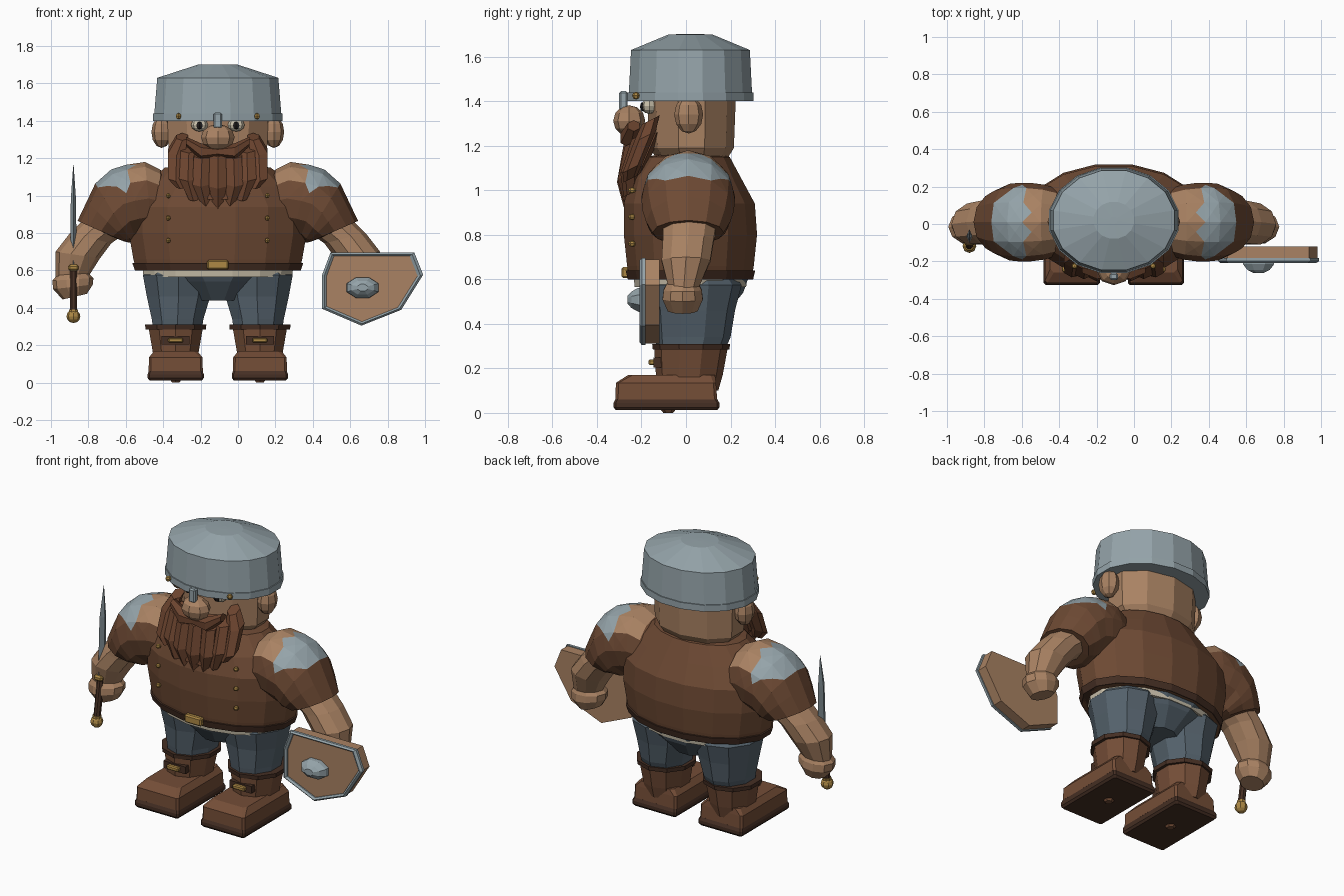
import bpy, bmesh, math
from mathutils import Vector as V

if "Cube" in bpy.data.objects:
    bpy.data.objects.remove(bpy.data.objects["Cube"])

C = -0.108  # centre line of the figure


def mat(name, *c):
    m = bpy.data.materials.new(name)
    m.diffuse_color = (*c, 1)
    m.use_nodes = True
    m.node_tree.nodes["Principled BSDF"].inputs["Base Color"].default_value = m.diffuse_color
    return m


jacket = mat("jacket_brown", .155, .068, .034)
leather = mat("boot_leather", .175, .075, .038)
hair = mat("beard_brown", .15, .058, .028)
dark = mat("dark_leather", .06, .028, .017)
skin = mat("skin_tan", .40, .225, .125)
steel = mat("steel", .30, .37, .40)
cloth = mat("trouser_blue", .09, .122, .15)
gold = mat("brass", .42, .25, .06)
cream = mat("shirt_cream", .58, .52, .40)
black = mat("pupil_black", .012, .01, .01)


def finish(name, bm, *mats):
    bmesh.ops.recalc_face_normals(bm, faces=bm.faces[:])
    me = bpy.data.meshes.new(name)
    bm.to_mesh(me)
    bm.free()
    for m in mats:
        me.materials.append(m)
    ob = bpy.data.objects.new(name, me)
    bpy.context.collection.objects.link(ob)
    return ob


def skin_rings(rings):
    """Bridge rings of points and cap both ends."""
    bm = bmesh.new()
    vs = [[bm.verts.new(p) for p in r] for r in rings]
    n = len(vs[0])
    for a, b in zip(vs, vs[1:]):
        for i in range(n):
            bm.faces.new((a[i], a[(i + 1) % n], b[(i + 1) % n], b[i]))
    bm.faces.new(vs[0])
    bm.faces.new(vs[-1])
    return bm


def ring(c, u, v, n, off=0.5):
    c, u, v = V(c), V(u), V(v)
    return [c + u * math.cos(2 * math.pi * (i + off) / n) + v * math.sin(2 * math.pi * (i + off) / n)
            for i in range(n)]


def lathe(name, x, prof, m, n, off=0.5):
    """Profile rows: z, rx, ry, centre y."""
    return finish(name, skin_rings([ring((x, cy, z), (rx, 0, 0), (0, ry, 0), n, off)
                                    for z, rx, ry, cy in prof]), m)


def ball(name, p, r, m, seg=8, rows=5):
    bm = bmesh.new()
    bmesh.ops.create_uvsphere(bm, u_segments=seg, v_segments=rows, radius=1)
    for v in bm.verts:
        v.co = V((v.co.x * r[0] + p[0], v.co.y * r[1] + p[1], v.co.z * r[2] + p[2]))
    return finish(name, bm, m)


def box(name, lo, hi, m, bevel=0):
    bm = bmesh.new()
    bmesh.ops.create_cube(bm, size=1)
    for v in bm.verts:
        v.co = V([(a + b) / 2 + k * (b - a) for a, b, k in zip(lo, hi, v.co)])
    if bevel:
        bmesh.ops.bevel(bm, geom=bm.edges[:], offset=bevel, segments=1, affect='EDGES')
    return finish(name, bm, m)


def strand(name, pts, m, n=6):
    """Tapered lock through rows: offset x, y, z, half width, half depth."""
    return finish(name, skin_rings([ring((C + x, y, z), (w, 0, 0), (0, d, d * .5), n)
                                    for x, y, z, w, d in pts]), m)


# Torso, belt, shirt edge and hips
torso = lathe("jacket", C, [(.60, .445, .28, .02), (.66, .46, .29, .02), (.80, .485, .305, .02),
                            (.94, .485, .30, .015), (1.05, .40, .255, 0), (1.15, .29, .19, .01),
                            (1.16, .2, .14, .01)], jacket, 16)
lathe("belt", C, [(.60, .452, .287, .02), (.64, .466, .297, .02)], dark, 16)
lathe("shirt_edge", C, [(.565, .405, .255, .02), (.61, .41, .26, .02)], cream, 16)
lathe("hips", C, [(.44, .13, .15, .03), (.54, .27, .235, .03), (.60, .385, .262, .025)], cloth, 12)
box("belt_buckle", (C - .058, -.29, .605), (C + .058, -.255, .655), gold, .008)

# Head and helmet
lathe("head", C, [(1.10, .20, .13, .03), (1.19, .275, .19, .025), (1.45, .285, .2, .025)], skin, 10)
lathe("helmet", C, [(1.40, .352, .288, .02), (1.44, .352, .288, .02), (1.44, .346, .282, .02),
                    (1.63, .33, .272, .02), (1.70, .11, .10, .02), (1.702, .02, .02, .02)], steel, 16)
box("nose_guard", (C - .022, -.30, 1.36), (C + .022, -.262, 1.445), steel, .008)
ball("nose", (C, -.255, 1.312), (.09, .072, .07), skin, 8, 6)
for s, side in ((-1, "left"), (1, "right")):
    ball(side + "_ear", (C + s * .30, .012, 1.34), (.055, .065, .085), skin, 8, 6)
    ball(side + "_eye", (C + s * .098, -.165, 1.378), (.045, .035, .035), cream, 8, 6)
    ball(side + "_pupil", (C + s * .098, -.193, 1.375), (.02, .014, .022), black, 6, 4)
    ball(side + "_helmet_rivet", (C + s * .21, -.225, 1.425), (.017, .017, .017), gold, 6, 4)
    for k, z in enumerate((1.0, .88, .76)):
        ball(f"{side}_button_{k}", (C + s * .265, -.242, z), (.014, .018, .014), gold, 6, 4)

# Beard: backing, chunky locks and moustache
strand("beard_backing", [(0, -.15, 1.25, .2, .05), (0, -.215, 1.1, .2, .05), (0, -.24, 1.0, .12, .045)], hair, 8)
strand("chin_lock", [(0, -.235, 1.23, .05, .045), (0, -.265, 1.06, .055, .045), (0, -.25, .94, .026, .03)], hair)
for s in (-1, 1):
    strand("inner_lock", [(s * .085, -.23, 1.22, .05, .045), (s * .09, -.262, 1.07, .052, .045),
                          (s * .065, -.25, .96, .028, .03)], hair)
    strand("middle_lock", [(s * .155, -.2, 1.25, .05, .045), (s * .16, -.25, 1.1, .054, .045),
                           (s * .13, -.25, .985, .028, .03)], hair)
    strand("outer_lock", [(s * .19, -.16, 1.315, .036, .04), (s * .22, -.185, 1.24, .052, .05),
                          (s * .225, -.24, 1.1, .046, .045), (s * .2, -.25, 1.05, .026, .03)], hair)
    finish("moustache", skin_rings([ring((C + s * x, y, z), (0, d, 0), (0, 0, h), 6) for x, y, z, d, h in
           ((.0, -.245, 1.235, .045, .025), (.09, -.25, 1.235, .05, .045), (.17, -.235, 1.29, .03, .025))]), hair)


def limb(name, s, rows, n, *mats):
    """Rows: outer (x, z), inner (x, z), half depth, centre y, measured from the centre line."""
    bm = skin_rings([ring((C + s * (a + c) / 2, cy, (b + d) / 2), (s * (a - c) / 2, 0, (b - d) / 2),
                          (0, ry, 0), n, 0) for a, b, c, d, ry, cy in rows])
    return bm


def on_top(f):
    """Average slot around the sleeve: cosine to its upper ridge."""
    return f.normal.z


for s, side in ((-1, "left"), (1, "right")):
    # Sleeve with tan shoulder patch and jagged steel plate
    bm = limb("sleeve", s, [(.24, 1.09, .24, .82, .13, .01), (.31, 1.14, .30, .80, .18, .01),
                            (.39, 1.18, .35, .79, .20, .01), (.49, 1.165, .40, .78, .21, .01),
                            (.57, 1.14, .44, .77, .21, .01), (.655, 1.065, .46, .75, .205, .01),
                            (.70, .97, .48, .75, .19, .01), (.75, .865, .50, .755, .16, .01),
                            (.71, .85, .54, .77, .12, .01)], 12)
    bmesh.ops.recalc_face_normals(bm, faces=bm.faces[:])
    edge = [f for f in bm.faces if abs(abs(f.calc_center_median().x - C) - .5) < .14 and f.normal.z > .2]
    bmesh.ops.poke(bm, faces=edge, offset=.004)
    bm.normal_update()
    for f in bm.faces:
        c = f.calc_center_median()
        d, up = abs(c.x - C), f.normal.z
        if up > .3 and c.z > 1.03:
            if .47 < d < .67:
                f.material_index = 2
            elif .29 < d <= .47 and (up > .6 or c.z > 1.11):
                f.material_index = 1
    finish(side + "_sleeve", bm, jacket, skin, steel)
    # Forearm and fist
    finish(side + "_forearm", limb("forearm", s, [
        (.72, .87, .52, .78, .125, .015), (.79, .80, .57, .745, .12, .01), (.868, .70, .63, .665, .115, 0),
        (.868, .56, .69, .57, .072, -.01)], 10), skin)
    finish(side + "_fist", limb("fist", s, [
        (.86, .575, .69, .585, .075, -.015), (.885, .545, .665, .56, .09, -.015),
        (.88, .50, .668, .525, .095, -.015), (.83, .445, .70, .475, .07, -.015)], 10), skin)

    # Trouser leg, boot and fittings
    x = C + s * .225
    finish(side + "_trouser_leg", skin_rings([ring((C + s * o, cy, z), (rx, 0, 0), (0, ry, 0), 10) for
           z, o, rx, ry, cy in ((.27, .215, .135, .15, .02), (.34, .215, .145, .17, .03),
                                (.46, .21, .178, .185, .035), (.575, .21, .20, .215, .035),
                                (.60, .21, .18, .2, .03))]), cloth)
    lathe(side + "_boot_shaft", x, [(.10, .12, .135, .01), (.17, .13, .15, .015), (.29, .152, .165, .022)],
          leather, 10)
    lathe(side + "_boot_cuff", x, [(.285, .17, .172, .023), (.31, .172, .175, .023)], dark, 10)

    def foot(z, w, y0, y1, k):
        return [(x - w, y0 + k, z), (x - w + k, y0, z), (x + w - k, y0, z), (x + w, y0 + k, z),
                (x + w, y1 - k, z), (x + w - k, y1, z), (x - w + k, y1, z), (x - w, y1 - k, z)]
    finish(side + "_boot_foot", skin_rings([foot(.06, .145, -.317, .14, .012), foot(.135, .143, -.315, .135, .012),
                                            foot(.17, .115, -.26, .13, .02)]), leather)
    finish(side + "_sole", skin_rings([foot(.012, .14, -.315, .14, .01), foot(.025, .15, -.325, .15, .01),
                                       foot(.045, .15, -.325, .15, .01), foot(.062, .144, -.317, .14, .01)]), dark)
    lathe(side + "_sole_stud", x, [(0, .022, .022, -.08), (.015, .034, .034, -.08)], leather, 6)
    box(side + "_boot_buckle", (x - .04, -.168, .214), (x + .04, -.125, .24), gold, .006)
    box(side + "_boot_strap", (x - .075, -.145, .205), (x + .075, -.1, .249), dark)

# Shield: tan board, steel rim and boss
outline = [(.494, .695), (.943, .695), (.99, .577), (.873, .39), (.66, .305), (.45, .395), (.45, .577)]


def shield_ring(k, y):
    return [(.69 + (px - .69) * k, y, .52 + (pz - .52) * k) for px, pz in outline]


finish("shield_board", skin_rings([shield_ring(.97, -.12), shield_ring(.97, -.19)]), skin)
bm = bmesh.new()
loops = [[bm.verts.new(p) for p in shield_ring(k, y)] for k, y in
         ((1, -.182), (1, -.198), (.95, -.208), (.9, -.198), (.9, -.182))]
for a, b in zip(loops, loops[1:] + loops[:1]):
    for i in range(7):
        bm.faces.new((a[i], a[(i + 1) % 7], b[(i + 1) % 7], b[i]))
finish("shield_rim", bm, steel)
finish("shield_boss", skin_rings([ring((.666, y, .508), (rx, 0, 0), (0, 0, rz), 8) for y, rx, rz in
       ((-.18, .093, .06), (-.215, .09, .058), (-.245, .065, .04), (-.262, .03, .02))]), steel)

# Dagger: blade, guard, grip and pommel
dx = -.88
lathe("dagger_blade", dx, [(.60, .012, .03, -.075), (.76, .016, .036, -.065), (.98, .014, .032, -.06),
                           (1.165, .001, .002, -.05)], steel, 4, 0)
box("dagger_guard", (dx - .028, -.115, .598), (dx + .028, -.035, .632), gold, .01)
lathe("dagger_grip", dx, [(.37, .021, .021, -.118), (.61, .021, .021, -.078)], dark, 8)
lathe("dagger_collar", dx, [(.375, .026, .026, -.118), (.392, .026, .026, -.116)], gold, 8)
ball("dagger_pommel", (dx, -.118, .355), (.037, .037, .036), gold, 8, 6)
